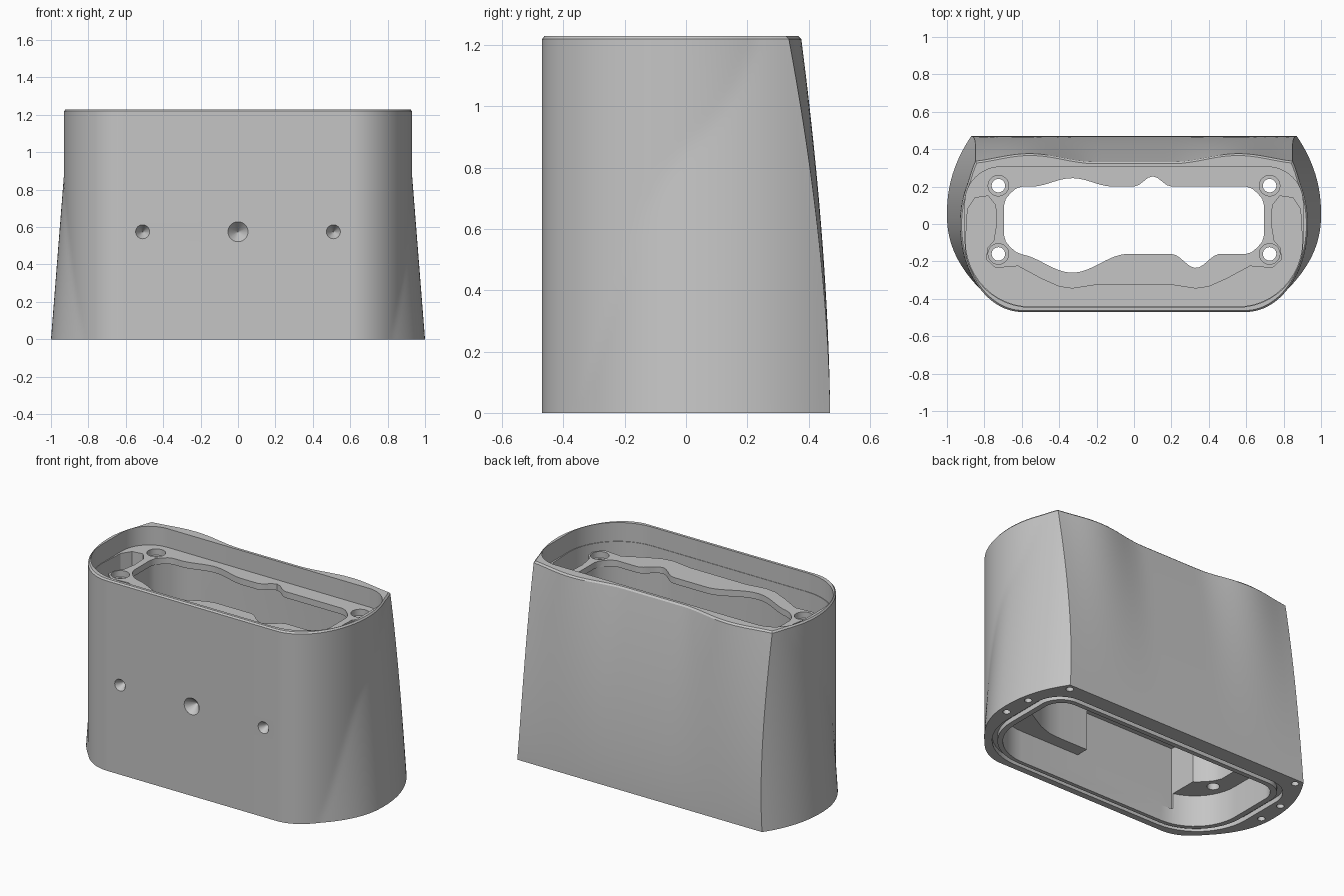
import bpy, bmesh, math

if "Cube" in bpy.data.objects:
    bpy.data.objects.remove(bpy.data.objects["Cube"])

HEIGHT, HALF_DEPTH = 1.23, 0.47
SHELF = 1.11

grey = bpy.data.materials.new("housing grey")
grey.use_nodes = True
grey.diffuse_color = (0.56, 0.56, 0.56, 1)
grey.node_tree.nodes["Principled BSDF"].inputs["Base Color"].default_value = grey.diffuse_color


def bump(t):
    return math.cos(math.pi * t / 2) ** 2 if abs(t) < 1 else 0


def mirror_x(half):
    return half + [(-x, y) for x, y in reversed(half)]


def back_y(u, z):
    # wavy at the top, flat at the base
    top = 0.33 + 0.045 * bump((abs(u) - 0.66) / 0.42)
    return HALF_DEPTH - (HALF_DEPTH - top) * (z / HEIGHT) ** 1.7


def side_x(y, z):
    # upright rounded wall merged with the flared lower wall
    if y < 0:
        upright = 0.6 + 0.33 * math.sqrt(max(0, 1 - (y / HALF_DEPTH) ** 2))
    else:
        upright = 0.93 - (0.27 + 0.62 * z / HEIGHT) * y * y
    spread = 0.2 if y < 0.05 else 0.13
    flare = 1 - spread * abs((y - 0.05) / 0.42) ** 2.2 - 0.079 * z
    return max(upright, flare) if y > -0.4 else upright


def body_outline(z, inset=0):
    corner_y = back_y(1, z)
    ys = [-HALF_DEPTH * math.cos(math.radians(3 * i)) for i in range(30)]
    ys += [corner_y * i / 14 for i in range(15)]
    half = [(side_x(y, z), y) for y in ys]
    corner_x = half[-1][0]
    half += [(corner_x * i / 20, back_y(i / 20, z)) for i in range(19, 0, -1)]
    mid = (back_y(1, z) - HALF_DEPTH) / 2
    sx, sy = 1 - inset / 0.93, 1 - inset / 0.41
    return [(x * sx, mid + (y - mid) * sy) for x, y in mirror_x(half)]


def rounded_rect(hx, y0, y1, r_front, r_back, n=12):
    half = []
    for r, cy, start in ((r_front, y0 + r_front, -90), (r_back, y1 - r_back, 0)):
        for i in range(n + 1):
            a = math.radians(start + 90 * i / n)
            half.append((hx - r + r * math.cos(a), cy + r * math.sin(a)))
    return mirror_x(half)


def make(name, bm):
    bmesh.ops.recalc_face_normals(bm, faces=bm.faces)
    mesh = bpy.data.meshes.new(name)
    bm.to_mesh(mesh)
    bm.free()
    mesh.materials.append(grey)
    obj = bpy.data.objects.new(name, mesh)
    bpy.context.collection.objects.link(obj)
    return obj


def loft(name, rings, closed=False):
    # rings is a list of (outline, z); closed joins last ring to the first
    bm = bmesh.new()
    loops = [[bm.verts.new((x, y, z)) for x, y in pts] for pts, z in rings]
    n = len(loops[0])
    pairs = list(zip(loops, loops[1:]))
    if closed:
        pairs.append((loops[-1], loops[0]))
    else:
        bm.faces.new(loops[0][::-1])
        bm.faces.new(loops[-1])
    for a, b in pairs:
        for i in range(n):
            j = (i + 1) % n
            bm.faces.new((a[i], a[j], b[j], b[i]))
    return make(name, bm)


def circle(x, y, r, n=28):
    return [(x + r * math.cos(math.tau * i / n), y + r * math.sin(math.tau * i / n)) for i in range(n)]


def prism(name, pts, z0, z1):
    return loft(name, [(pts, z0), (pts, z1)])


def cut(body, cutter):
    cutter.hide_render = True
    mod = body.modifiers.new(cutter.name, "BOOLEAN")
    mod.operation = "DIFFERENCE"
    mod.solver = "EXACT"
    mod.object = cutter
    bpy.context.view_layer.objects.active = body
    bpy.ops.object.modifier_apply(modifier=mod.name)
    bpy.data.objects.remove(cutter)


# outer housing with a small bevel on the rim
LEVELS = 36
rings = [(body_outline(1.22 * i / LEVELS), 1.22 * i / LEVELS) for i in range(LEVELS + 1)]
rings.append((body_outline(HEIGHT, 0.008), HEIGHT))
housing = loft("housing", rings)

# recess inside the top rim, down to the screw shelf
cut(housing, prism("top_recess", rounded_rect(0.903, -0.445, 0.305, 0.35, 0.19), SHELF, 1.3))

# deep pocket along the front and around the screw bosses
ledge = [(0.89, 0.08), (0.85, 0.14), (0.78, 0.15), (0.74, 0.1), (0.735, 0), (0.75, -0.09), (0.785, -0.13),
         (0.79, -0.19), (0.74, -0.235), (0.62, -0.225), (0.5, -0.29), (0.4, -0.335), (0.33, -0.345), (0.2, -0.325)]
wall = [p for p in rounded_rect(0.9, -0.442, 0.3, 0.35, 0.19) if p[0] > 0 and p[1] < 0.05]
cut(housing, prism("ledge_pocket", mirror_x(wall + ledge), 0.92, 1.14))

# wavy opening through the shelf
STEPS = 48
xs = [-0.6 + 1.2 * i / STEPS for i in range(STEPS + 1)]
front = [(x, -0.16 - 0.1 * bump((x + 0.33) / 0.3) - 0.075 * bump((x - 0.33) / 0.13)) for x in xs]
back = [(x, 0.2 + 0.045 * bump((x + 0.33) / 0.22) + 0.055 * bump((x - 0.1) / 0.1)) for x in xs]
corner = [(0.63, -0.15), (0.66, -0.125), (0.685, -0.095), (0.695, -0.06),
          (0.695, 0.1), (0.685, 0.135), (0.66, 0.165), (0.63, 0.19)]
opening = front + corner + back[::-1] + [(-x, y) for x, y in reversed(corner)]
cut(housing, prism("shelf_opening", opening, 0.95, 1.2))

# tall inner cavity that curves in around the screw columns
half = [(0.3, -0.3), (0.38, -0.295), (0.47, -0.265), (0.55, -0.22), (0.61, -0.185), (0.655, -0.145),
        (0.685, -0.105), (0.705, -0.06), (0.705, 0.1), (0.69, 0.14), (0.66, 0.18), (0.63, 0.22),
        (0.59, 0.26), (0.53, 0.29), (0.45, 0.31)]
cut(housing, prism("inner_cavity", mirror_x(half), 0.1, 1.07))

# relief in the front inner wall
relief = [(-0.6, -0.38), (0.1, -0.38), (0.1, -0.15), (-0.6, -0.15)]
cut(housing, prism("wall_relief", relief, 0.1, 0.5))

# base mouth and seal groove
cut(housing, prism("base_mouth", rounded_rect(0.82, -0.38, 0.31, 0.3, 0.12), -0.1, 0.2))
groove_out = rounded_rect(0.89, -0.43, 0.37, 0.36, 0.17)
groove_in = rounded_rect(0.855, -0.405, 0.34, 0.33, 0.14)
cut(housing, loft("seal_groove", [(groove_in, -0.05), (groove_out, -0.05),
                                  (groove_out, 0.03), (groove_in, 0.03)], closed=True))

for side in (-1, 1):
    # counterbored screw holes through the columns
    for y in (-0.16, 0.205):
        x = 0.725 * side
        cut(housing, prism("counterbore", circle(x, y, 0.055), SHELF - 0.04, 1.2))
        cut(housing, prism("screw_hole", circle(x, y, 0.036), 0.1, 1.2))
    # blind holes in the base rim
    for x, y in ((0.84, 0.43), (0.94, 0.18), (0.95, 0.0)):
        cut(housing, prism("base_hole", circle(x * side, y, 0.022, 16), -0.05, 0.1))

# conical dimples on the front
for x, r in ((-0.51, 0.037), (0, 0.053), (0.51, 0.037)):
    bm = bmesh.new()
    bmesh.ops.create_cone(bm, cap_ends=True, segments=32, radius1=2 * r, radius2=0.001, depth=0.12)
    dimple = make("dimple", bm)
    dimple.rotation_euler.x = -math.pi / 2
    dimple.location = (x, -HALF_DEPTH, 0.575)
    bpy.context.view_layer.update()
    cut(housing, dimple)

bpy.ops.object.select_all(action="DESELECT")
housing.select_set(True)
bpy.context.view_layer.objects.active = housing
bpy.ops.object.shade_smooth_by_angle(angle=math.radians(30))
